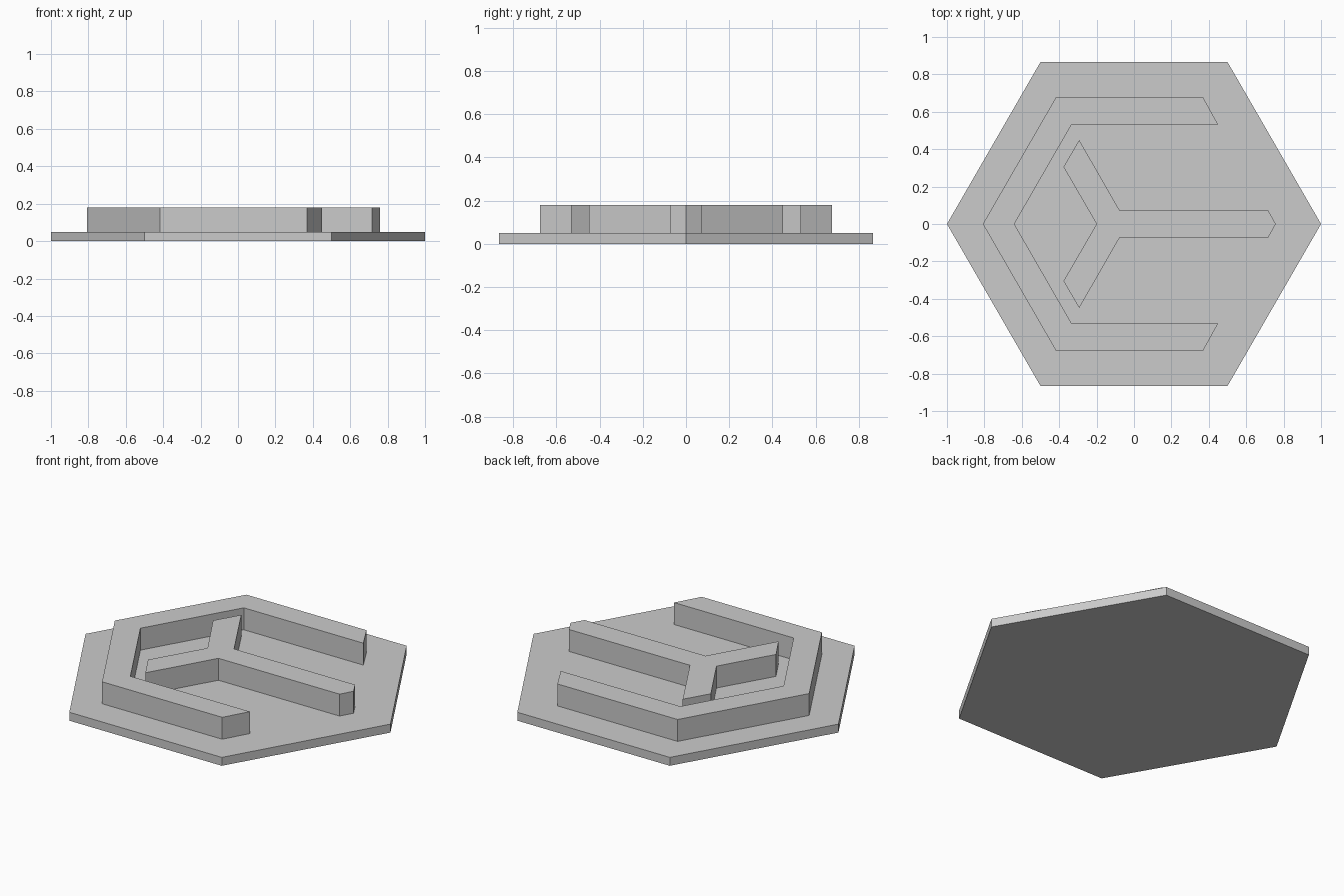
import bpy, bmesh, math

cube = bpy.data.objects.get("Cube")
if cube:
    bpy.data.objects.remove(cube, do_unlink=True)

grey = bpy.data.materials.new("plain grey")
grey.use_nodes = True
colour = (0.6, 0.6, 0.6, 1)
grey.diffuse_color = colour
grey.node_tree.nodes["Principled BSDF"].inputs["Base Color"].default_value = colour


def extrude_outline(name, outline, bottom, top):
    """Raise a flat outline into a solid slab."""
    bm = bmesh.new()
    face = bm.faces.new([bm.verts.new((x, y, bottom)) for x, y in outline])
    raised = bmesh.ops.extrude_face_region(bm, geom=[face])["geom"]
    verts = [v for v in raised if isinstance(v, bmesh.types.BMVert)]
    bmesh.ops.translate(bm, verts=verts, vec=(0, 0, top - bottom))
    bmesh.ops.recalc_face_normals(bm, faces=bm.faces)
    mesh = bpy.data.meshes.new(name)
    bm.to_mesh(mesh)
    bm.free()
    mesh.materials.append(grey)
    obj = bpy.data.objects.new(name, mesh)
    bpy.context.collection.objects.link(obj)
    return obj


def mirrored(half):
    """Close a half outline by reflecting it across the x axis."""
    return half + [(x, -y) for x, y in reversed(half) if y > 0]


BASE_TOP, RIDGE_TOP = 0.05, 0.18

# Hexagonal base plate
hexagon = [(math.cos(math.radians(a)), math.sin(math.radians(a)))
           for a in range(0, 360, 60)]
extrude_outline("base_plate", hexagon, 0, BASE_TOP)

# Open hexagonal rim, with its inner and outer corners
outer = [(-0.808, 0), (-0.418, 0.676), (0.37, 0.676)]
inner = [(0.45, 0.531), (-0.334, 0.531), (-0.64, 0)]
upper = outer + inner
lower = [(x, -y) for x, y in upper[-2:0:-1]]
extrude_outline("open_rim", upper + lower, BASE_TOP, RIDGE_TOP)

# Three-armed centre ridge
arms = [(-0.2, 0), (-0.377, 0.305), (-0.293, 0.449),
        (-0.077, 0.073), (0.717, 0.073), (0.758, 0)]
extrude_outline("centre_ridge", mirrored(arms), BASE_TOP, RIDGE_TOP)
